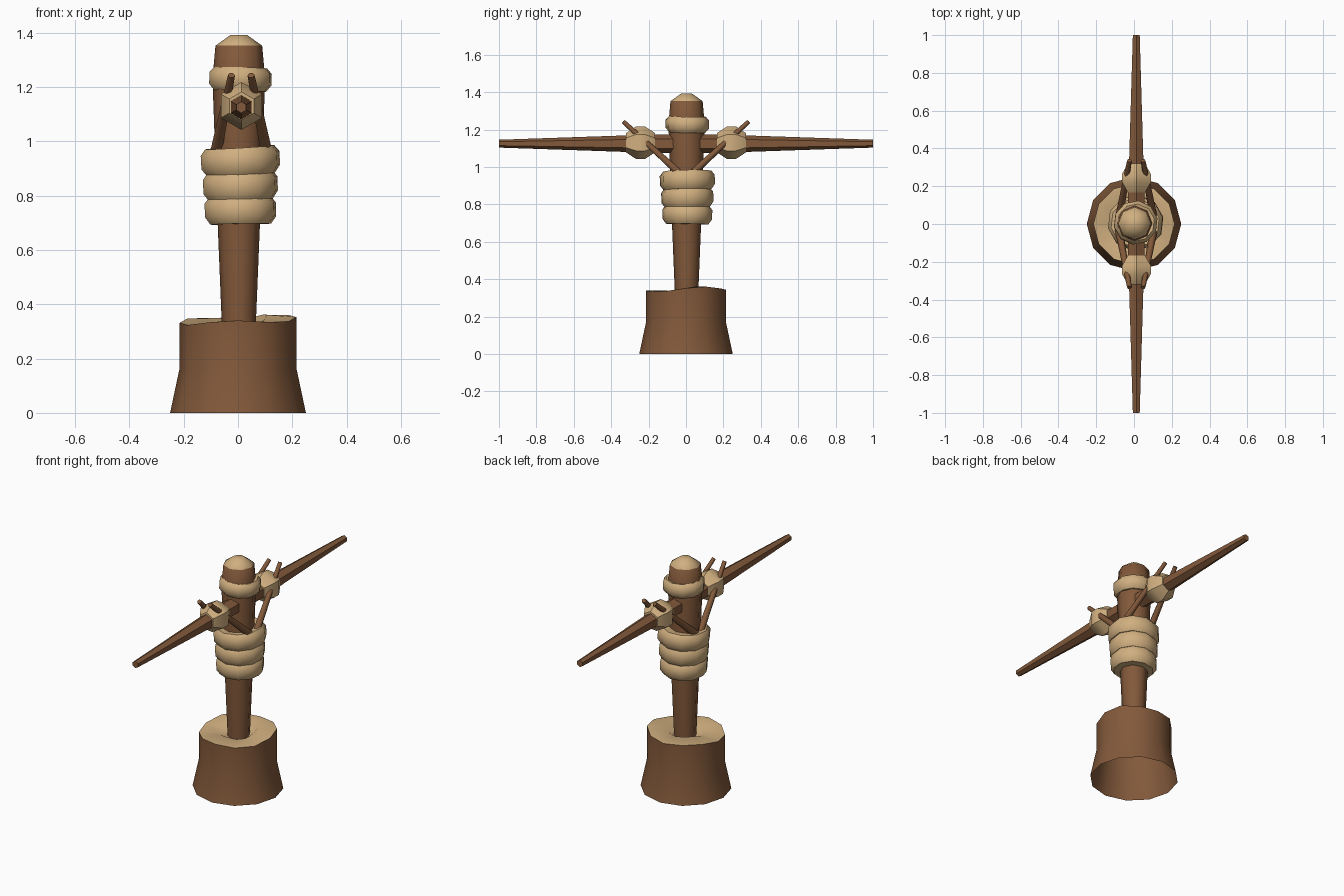
import bpy, bmesh, math
from mathutils import Vector, Matrix

if "Cube" in bpy.data.objects:
    bpy.data.objects.remove(bpy.data.objects["Cube"])


def material(name, rgb):
    m = bpy.data.materials.new(name)
    m.diffuse_color = (*rgb, 1)
    m.use_nodes = True
    m.node_tree.nodes["Principled BSDF"].inputs["Base Color"].default_value = m.diffuse_color
    return m


BROWN = material("brown wood", (0.225, 0.100, 0.043))
TAN = material("tan rope", (0.635, 0.430, 0.215))


def lathe(name, profile, sides, mats, origin=(0, 0, 0), axis=(0, 0, 1), phase=0.0,
          caps=(True, True), closed=False, mat_from=None, warp=None, smooth=50):
    """Spin (radius, height) points round an axis; bands from mat_from on use mats[1]."""
    bm = bmesh.new()
    rot = Vector((0, 0, 1)).rotation_difference(Vector(axis)).to_matrix().to_4x4()
    place = Matrix.Translation(origin) @ rot
    rings = []
    for i, (r, h) in enumerate(profile):
        ring = []
        for k in range(sides):
            a = phase + math.tau * k / sides
            p = Vector((r * math.cos(a), r * math.sin(a), h))
            if warp:
                p = warp(p, i)
            ring.append(bm.verts.new(place @ p))
        rings.append(ring)
    n = len(rings)
    for i in range(n if closed else n - 1):
        lo, hi = rings[i], rings[(i + 1) % n]
        for k in range(sides):
            j = (k + 1) % sides
            f = bm.faces.new((lo[k], lo[j], hi[j], hi[k]))
            if mat_from is not None and i >= mat_from:
                f.material_index = 1
    if not closed:
        if caps[0]:
            bm.faces.new(rings[0][::-1])
        if caps[1]:
            f = bm.faces.new(rings[-1])
            f.material_index = 1 if mat_from is not None else 0
    if closed:
        bmesh.ops.recalc_face_normals(bm, faces=bm.faces)
    me = bpy.data.meshes.new(name)
    bm.to_mesh(me)
    bm.free()
    for m in mats:
        me.materials.append(m)
    ob = bpy.data.objects.new(name, me)
    bpy.context.collection.objects.link(ob)
    bpy.context.view_layer.objects.active = ob
    ob.select_set(True)
    bpy.ops.object.shade_smooth_by_angle(angle=math.radians(smooth))
    ob.select_set(False)
    return ob


# Stump: flared, hollow below, with an uneven cut top that dips round the post
def uneven(p, i):
    if i in (2, 3):
        a = math.atan2(p.y, p.x)
        p.z += 0.012 * math.cos(a - 0.9) + 0.008 * math.sin(3 * a + 0.4)
    return p


lathe("stump", [(0.25, 0), (0.215, 0.165), (0.215, 0.342), (0.105, 0.343), (0.06, 0.315)],
      12, [BROWN, TAN], caps=(False, True), mat_from=2, warp=uneven, smooth=45)

# Post with a pale cut tip
lathe("post", [(0.062, 0.31), (0.078, 0.70), (0.097, 1.23), (0.086, 1.352), (0.03, 1.392)],
      8, [BROWN, TAN], origin=(0.003, 0.003, 0), mat_from=3)

# Rope wraps round the post, each slightly tilted
def wrap(name, z, r, half, inner, tilt):
    profile = [(inner, -half), (r - 0.02, -half), (r, -half * 0.45),
               (r, half * 0.55), (r - 0.018, half), (inner, half * 0.8)]
    lathe(name, profile, 10, [TAN], origin=(0.009, 0.007, z), axis=tilt,
          phase=0.2, closed=True, smooth=50)


wrap("lower_wrap", 0.745, 0.134, 0.050, 0.06, (-0.02, 0.02, 1))
wrap("middle_wrap", 0.836, 0.140, 0.052, 0.06, (-0.05, -0.02, 1))
wrap("upper_wrap", 0.928, 0.148, 0.050, 0.06, (-0.06, -0.02, 1))
wrap("top_band", 1.228, 0.117, 0.043, 0.07, (0.03, 0.02, 1))

# Crossbar tapering to both ends
lathe("crossbar", [(0.021, -1), (0.05, -0.15), (0.05, 0.15), (0.021, 1)], 6, [BROWN],
      origin=(0.012, 0, 1.125), axis=(0, 1, 0), phase=math.pi / 6, smooth=50)

for s, side in ((-1, "front"), (1, "back")):
    # Rope knot on the crossbar
    lathe(side + "_knot", [(0.052, -0.077), (0.088, -0.022), (0.088, 0.022), (0.052, 0.077)],
          6, [TAN], origin=(0.013, s * 0.243, 1.13), axis=(0, 1, 0), phase=math.pi / 6, smooth=50)
    # Pair of slanted braces leaning in towards the knot
    for t, hand in ((-1, "left"), (1, "right")):
        a = Vector((0.012 + t * 0.096, s * 0.01, 0.945))
        b = Vector((0.012 + t * 0.036, s * 0.335, 1.243))
        lathe(side + "_" + hand + "_brace", [(0.022, 0), (0.013, (b - a).length)], 6,
              [BROWN], origin=a, axis=(b - a).normalized(), smooth=65)
